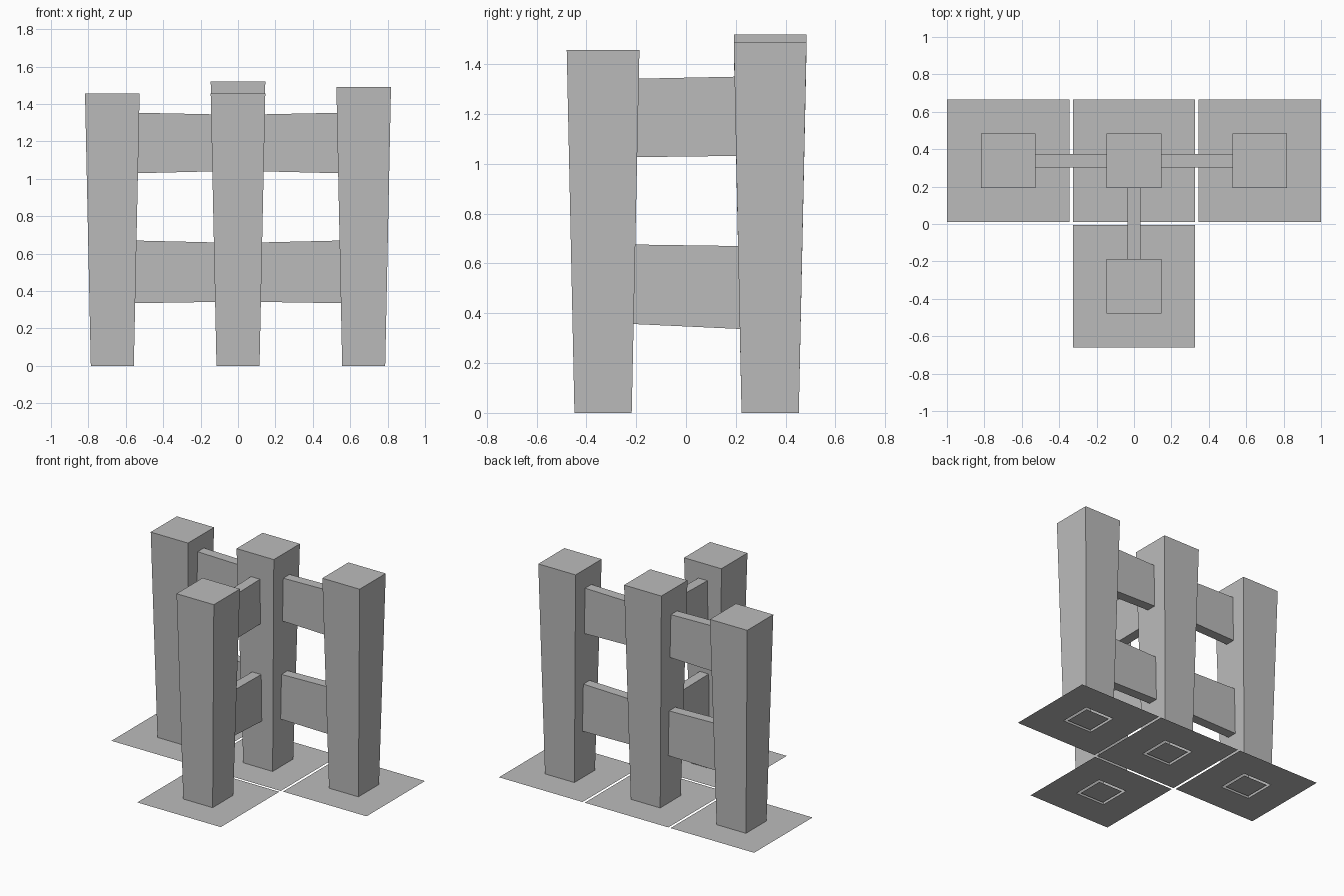
import bpy
import bmesh

cube = bpy.data.objects.get("Cube")
if cube:
    bpy.data.objects.remove(cube)

grey = bpy.data.materials.new("plain grey")
grey.use_nodes = True
grey.diffuse_color = (0.5, 0.5, 0.5, 1)
grey.node_tree.nodes["Principled BSDF"].inputs["Base Color"].default_value = grey.diffuse_color

BASE, TOP = 0.115, 0.146   # post half widths
SLAB, CORE = 0.327, 0.095  # floor half widths
RAIL = 0.035               # rail half thickness


def finish(bm, name):
    mesh = bpy.data.meshes.new(name)
    bmesh.ops.recalc_face_normals(bm, faces=bm.faces)
    bm.to_mesh(mesh)
    bm.free()
    mesh.materials.append(grey)
    obj = bpy.data.objects.new(name, mesh)
    bpy.context.collection.objects.link(obj)
    return obj


def square(bm, x, y, z, half):
    return [bm.verts.new((x + sx * half, y + sy * half, z))
            for sx, sy in ((-1, -1), (1, -1), (1, 1), (-1, 1))]


def bridge(bm, a, b):
    for i in range(4):
        j = (i + 1) % 4
        bm.faces.new((a[i], a[j], b[j], b[i]))


# Tapered post, hollow at its foot
def post(name, x, y, height):
    bm = bmesh.new()
    low, high = square(bm, x, y, 0, BASE), square(bm, x, y, height, TOP)
    bridge(bm, low, high)
    bm.faces.new(high)
    finish(bm, name)


# Flat floor tile with a narrow slot around the post's core
def tile(name, x, y):
    bm = bmesh.new()
    bridge(bm, square(bm, x, y, 0, SLAB), square(bm, x, y, 0, BASE))
    bm.faces.new(square(bm, x, y, 0, CORE))
    obj = finish(bm, name)
    for face in obj.data.polygons:
        if face.normal.z < 0:
            face.flip()


# Rail between two posts; each end gives (low, high) and leans with the post
def rail(name, start, end, start_z, end_z):
    bm = bmesh.new()
    along_x = start[1] == end[1]
    axis = 0 if along_x else 1
    sign = 1 if end[axis] > start[axis] else -1
    ends = []
    for centre, zs, way in ((start, start_z, sign), (end, end_z, -sign)):
        ring = []
        for z, side in ((zs[0], -1), (zs[0], 1), (zs[1], 1), (zs[1], -1)):
            p = [centre[0], centre[1], z]
            p[axis] += way * (BASE + (TOP - BASE) * z / 1.49 - 0.003)
            p[1 - axis] += side * RAIL
            ring.append(bm.verts.new(p))
        ends.append(ring)
    bridge(bm, *ends)
    for ring in ends:
        bm.faces.new(ring)
    finish(bm, name)


posts = {
    "back_centre": (0, 0.338, 1.52),
    "back_left": (0.672, 0.338, 1.49),
    "back_right": (-0.672, 0.338, 1.457),
    "front": (0, -0.333, 1.457),
}
for name, (x, y, height) in posts.items():
    post(name + "_post", x, y, height)
    tile(name + "_tile", x, y)

hub = posts["back_centre"][:2]
for side in ("back_left", "back_right"):
    outer = posts[side][:2]
    rail(side + "_upper_rail", hub, outer, (1.04, 1.345), (1.03, 1.353))
    rail(side + "_lower_rail", hub, outer, (0.342, 0.66), (0.335, 0.67))

front = posts["front"][:2]
rail("front_upper_rail", hub, front, (1.032, 1.35), (1.027, 1.342))
rail("front_lower_rail", hub, front, (0.337, 0.67), (0.357, 0.676))
